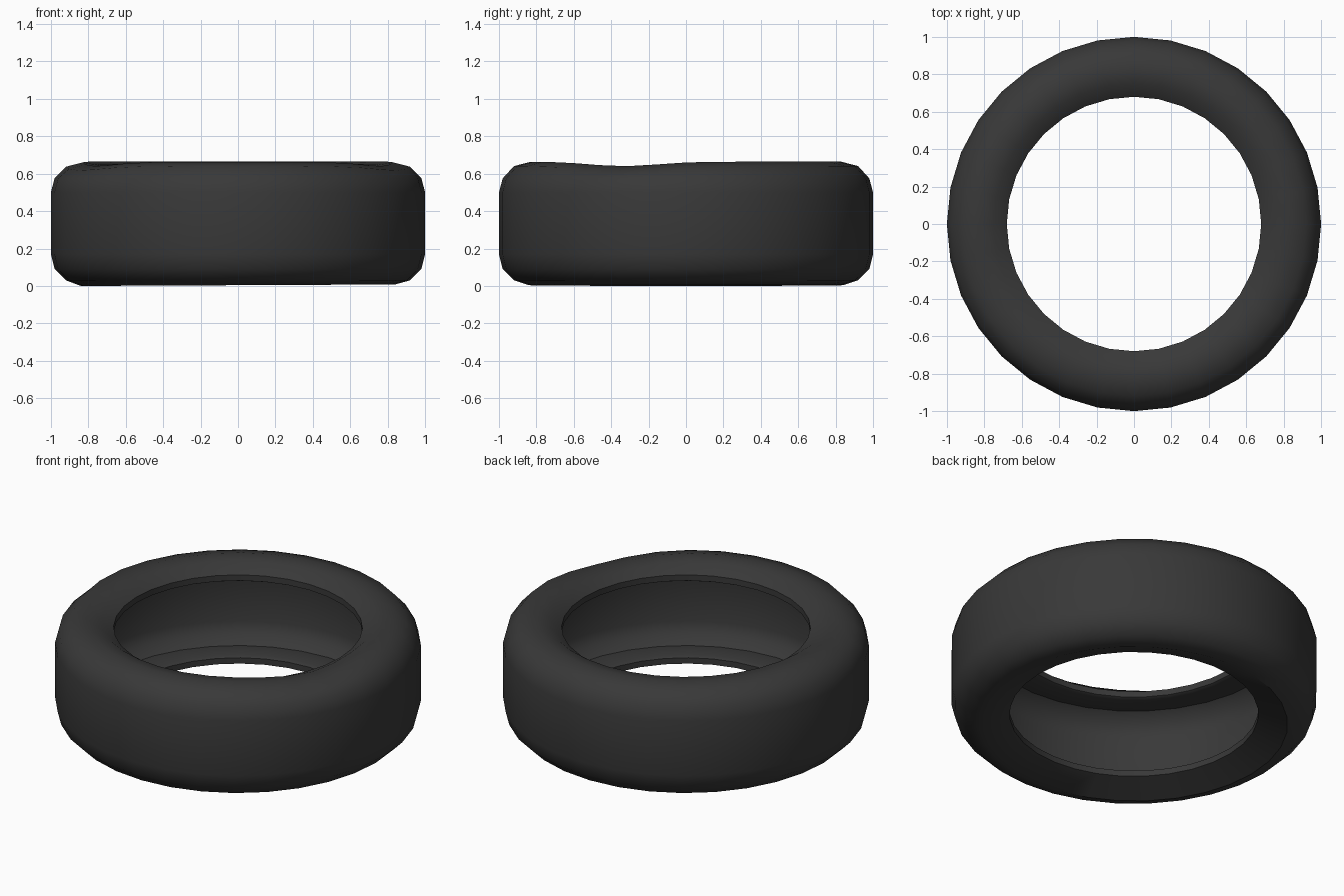
import bpy, bmesh, math

if "Cube" in bpy.data.objects:
    bpy.data.objects.remove(bpy.data.objects["Cube"])

SIDES = 32
# Closed cross-section (radius, height): tread, shoulders, sidewalls, beads, hollow inside
PROFILE = [
    (0.68, 0.065), (0.84, 0.005), (0.92, 0.03), (0.98, 0.09), (1.0, 0.17),
    (1.0, 0.50), (0.98, 0.575), (0.92, 0.635), (0.83, 0.658), (0.75, 0.645),
    (0.68, 0.60), (0.68, 0.565), (0.70, 0.555), (0.86, 0.58), (0.92, 0.535),
    (0.94, 0.46), (0.94, 0.20), (0.92, 0.135), (0.86, 0.09), (0.70, 0.11),
    (0.68, 0.10),
]


def sag(angle):
    """Slight unevenness of the soft upper sidewall."""
    s = math.sin(angle)
    return 0.006 - 0.024 * math.exp(-((s + 0.4) / 0.3) ** 2)


# Revolve the cross-section
bm = bmesh.new()
rings = []
for i in range(SIDES):
    a = 2 * math.pi * i / SIDES
    ring = []
    for r, z in PROFILE:
        lift = sag(a) if z > 0.62 else 0.0
        if z < 0.01:
            z = 0.004 - 0.004 * math.cos(a - math.pi)
        ring.append(bm.verts.new((r * math.cos(a), r * math.sin(a), z + lift)))
    rings.append(ring)

n = len(PROFILE)
for i in range(SIDES):
    p, q = rings[i], rings[(i + 1) % SIDES]
    for j in range(n):
        k = (j + 1) % n
        bm.faces.new((p[j], q[j], q[k], p[k]))
bmesh.ops.recalc_face_normals(bm, faces=bm.faces)

mesh = bpy.data.meshes.new("tyre")
bm.to_mesh(mesh)
bm.free()
tyre = bpy.data.objects.new("tyre", mesh)
bpy.context.collection.objects.link(tyre)

# Dark rubber
rubber = bpy.data.materials.new("rubber")
rubber.diffuse_color = (0.04, 0.04, 0.04, 1)
rubber.use_nodes = True
rubber.node_tree.nodes["Principled BSDF"].inputs["Base Color"].default_value = rubber.diffuse_color
mesh.materials.append(rubber)

bpy.context.view_layer.objects.active = tyre
tyre.select_set(True)
bpy.ops.object.shade_smooth_by_angle(angle=math.radians(40))
